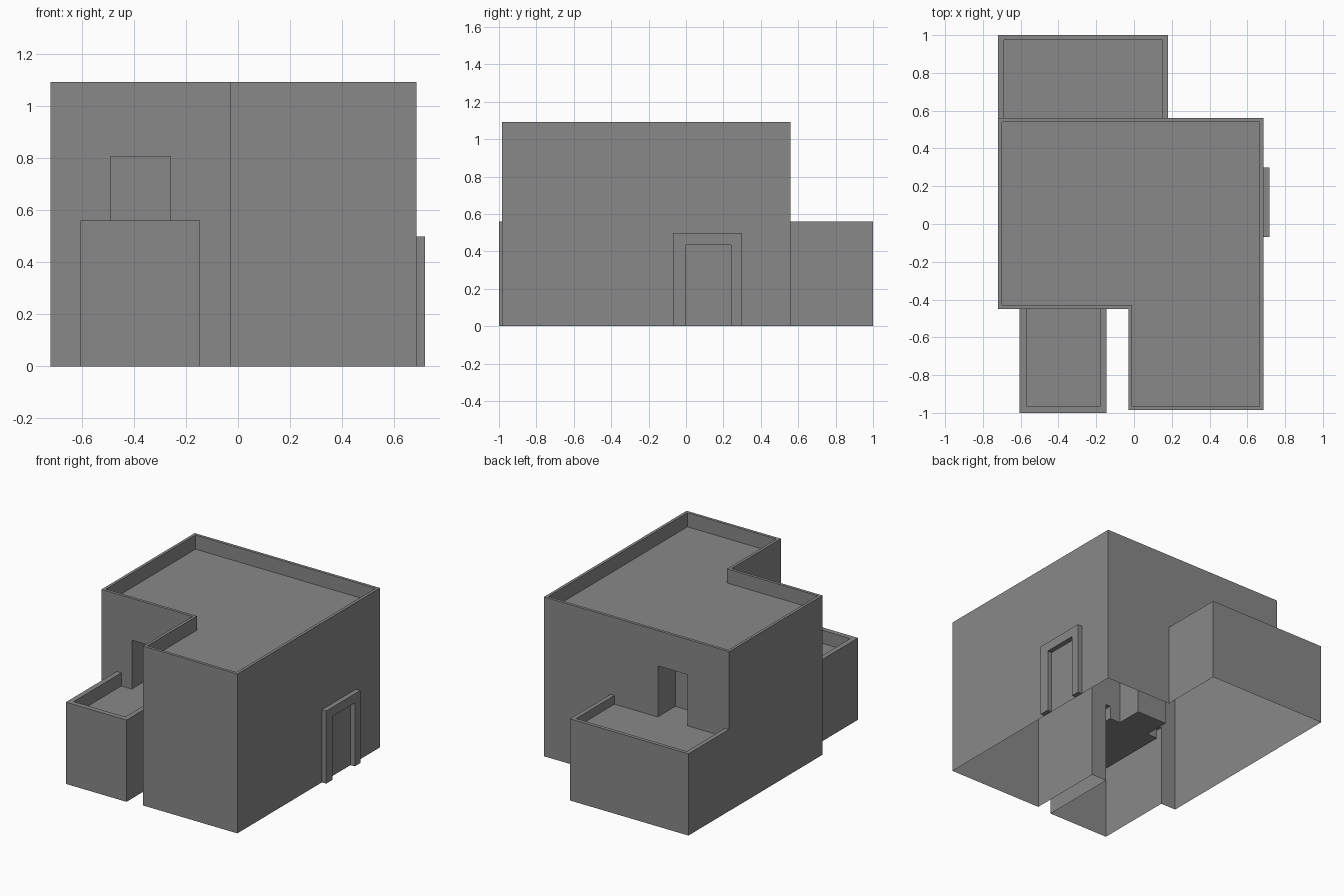
import bpy
import bmesh
from mathutils import Vector

old = bpy.data.objects.get("Cube")
if old:
    bpy.data.objects.remove(old, do_unlink=True)

# Single plaster colour
plaster = bpy.data.materials.new("grey_plaster")
plaster.use_nodes = True
grey = (0.25, 0.25, 0.25, 1)
plaster.diffuse_color = grey
plaster.node_tree.nodes["Principled BSDF"].inputs["Base Color"].default_value = grey


def prism(name, outline, low, high, axis="z"):
    """Extrude a flat outline between two levels along z or x."""
    bm = bmesh.new()
    if axis == "z":
        pts = [(a, b, low) for a, b in outline]
        move = Vector((0, 0, high - low))
    else:
        pts = [(low, a, b) for a, b in outline]
        move = Vector((high - low, 0, 0))
    face = bm.faces.new([bm.verts.new(p) for p in pts])
    out = bmesh.ops.extrude_face_region(bm, geom=[face], use_keep_orig=True)
    moved = [g for g in out["geom"] if isinstance(g, bmesh.types.BMVert)]
    bmesh.ops.translate(bm, verts=moved, vec=move)
    bmesh.ops.recalc_face_normals(bm, faces=bm.faces)
    mesh = bpy.data.meshes.new(name)
    bm.to_mesh(mesh)
    bm.free()
    obj = bpy.data.objects.new(name, mesh)
    bpy.context.scene.collection.objects.link(obj)
    return obj


def block(name, x0, x1, y0, y1, z0, z1):
    return prism(name, [(x0, y0), (x1, y0), (x1, y1), (x0, y1)], z0, z1)


def combine(target, tool, operation):
    """Apply a boolean and discard the tool object."""
    mod = target.modifiers.new("combine", "BOOLEAN")
    mod.operation, mod.solver, mod.object = operation, "EXACT", tool
    bpy.context.view_layer.objects.active = target
    bpy.ops.object.modifier_apply(modifier=mod.name)
    bpy.data.objects.remove(tool, do_unlink=True)


def l_outline(t):
    """Main floor plan, inset by t."""
    left, right, notch = -0.72 + t, 0.685 - t, -0.03 + t
    front, step, back = -0.985 + t, -0.45 + t, 0.56 - t
    return [(notch, front), (right, front), (right, back),
            (left, back), (left, step), (notch, step)]


# Main block with parapet; walls run below ground and are trimmed later
house = prism("house", l_outline(0), -0.1, 1.092)
combine(house, prism("roof_cutter", l_outline(0.02), 0.995, 1.3), "DIFFERENCE")

# Front terrace
front = block("front_terrace", -0.605, -0.145, -1.0, -0.35, -0.2, 0.56)
combine(front, block("front_cutter", -0.57, -0.18, -0.965, -0.2, 0.47, 0.8), "DIFFERENCE")
combine(house, front, "UNION")

# Back terrace
back = block("back_terrace", -0.719, 0.18, 0.4, 1.0, -0.3, 0.56)
combine(back, block("back_cutter", -0.689, 0.15, 0.3, 0.975, 0.5, 0.8), "DIFFERENCE")
combine(house, back, "UNION")

# Doorway recesses opening onto the terraces
combine(house, block("front_doorway", -0.49, -0.26, -0.6, -0.27, 0.47, 0.805), "DIFFERENCE")
combine(house, block("back_doorway", -0.405, -0.178, 0.37, 0.7, 0.5, 0.85), "DIFFERENCE")

# Trim at ground level, leaving the shell open underneath
bm = bmesh.new()
bm.from_mesh(house.data)
bmesh.ops.bisect_plane(bm, geom=bm.verts[:] + bm.edges[:] + bm.faces[:],
                       plane_co=(0, 0, 0), plane_no=(0, 0, 1), clear_inner=True)
bm.to_mesh(house.data)
bm.free()

# Side door surround
door_frame = prism("door_frame", [(-0.07, 0), (0, 0), (0, 0.435), (0.24, 0.435),
                                  (0.24, 0), (0.3, 0), (0.3, 0.498), (-0.07, 0.498)],
                   0.685, 0.718, axis="x")

for obj in (house, door_frame):
    obj.data.materials.clear()
    obj.data.materials.append(plaster)
    for poly in obj.data.polygons:
        poly.material_index = 0
        poly.use_smooth = False
